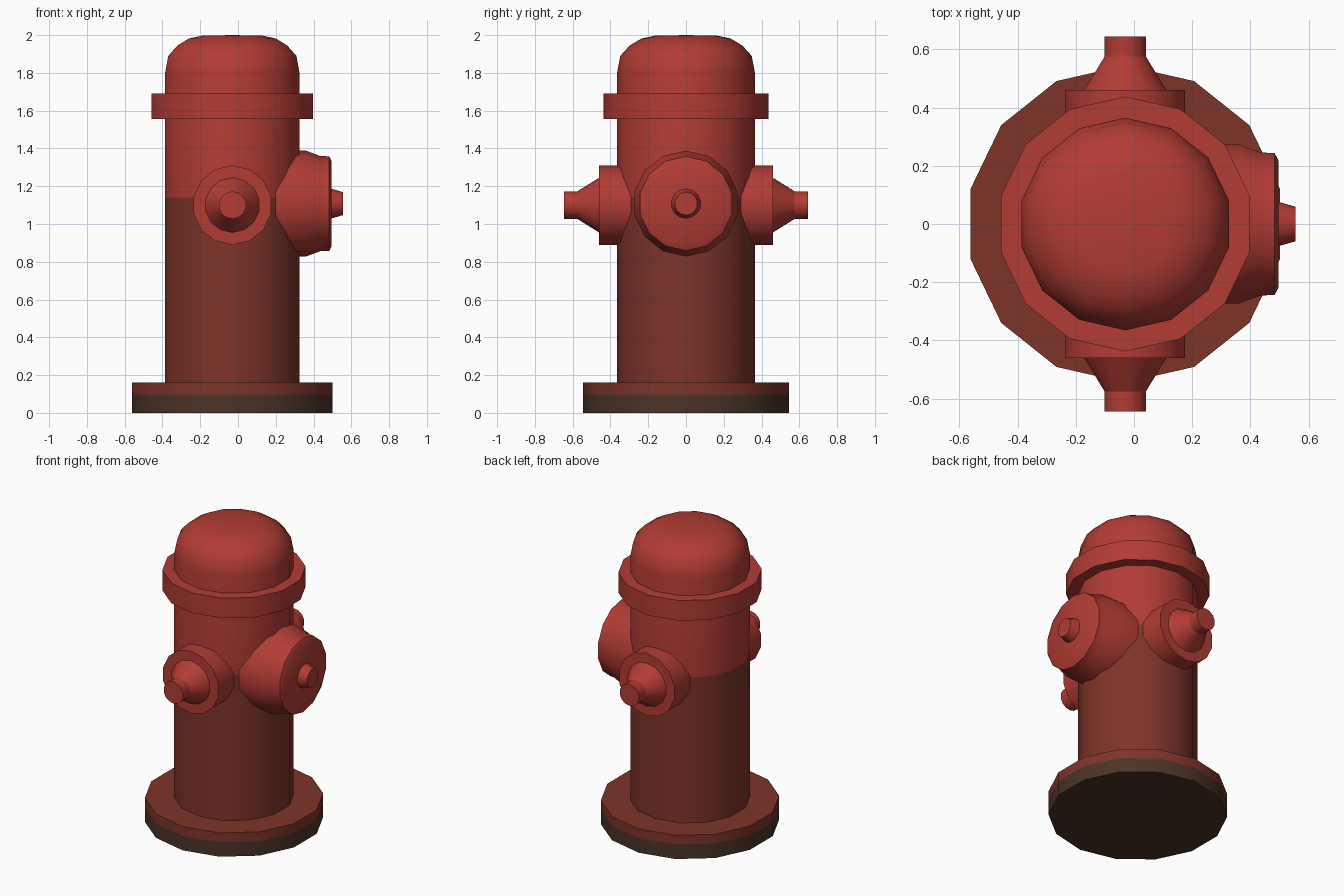
import bpy, bmesh, math
from mathutils import Vector

if "Cube" in bpy.data.objects:
    bpy.data.objects.remove(bpy.data.objects["Cube"])

CX = -0.03      # x of the upright axis
SIDES = 14


def material(name, rgb):
    m = bpy.data.materials.new(name)
    m.diffuse_color = (*rgb, 1)
    m.use_nodes = True
    m.node_tree.nodes["Principled BSDF"].inputs["Base Color"].default_value = m.diffuse_color
    return m


RED = material("red_paint", (0.445, 0.045, 0.034))
BROWN = material("faded_brown_red", (0.205, 0.034, 0.022))
DARK = material("dark_brown", (0.069, 0.034, 0.020))


def lathe(name, profile, origin, axis, up, mats, rule=None, angle=30):
    """Spin (radius, distance) points about an axis, with a vertex towards up."""
    a, u, o = Vector(axis), Vector(up), Vector(origin)
    s = a.cross(u)
    bm = bmesh.new()
    rings = []
    for r, h in profile:
        if r == 0:
            rings.append([bm.verts.new(o + a * h)] * SIDES)
            continue
        ring = []
        for i in range(SIDES):
            t = 2 * math.pi * i / SIDES
            ring.append(bm.verts.new(o + a * h + (u * math.cos(t) + s * math.sin(t)) * r))
        rings.append(ring)
    for lo, hi in zip(rings, rings[1:]):
        for i in range(SIDES):
            j = (i + 1) % SIDES
            quad = list(dict.fromkeys([lo[i], lo[j], hi[j], hi[i]]))
            bm.faces.new(quad)
    for ring in (rings[0], rings[-1]):
        if ring[0] != ring[1]:
            bm.faces.new(ring)
    bmesh.ops.recalc_face_normals(bm, faces=bm.faces[:])
    for f in bm.faces:
        f.smooth = True
        if rule:
            f.material_index = rule(f.calc_center_median())
    me = bpy.data.meshes.new(name)
    bm.to_mesh(me)
    bm.free()
    me.set_sharp_from_angle(angle=math.radians(angle))
    for m in mats:
        me.materials.append(m)
    ob = bpy.data.objects.new(name, me)
    bpy.context.collection.objects.link(ob)
    return ob


Z, Y = (0, 0, 1), (0, 1, 0)

# Foot flange: dark below, brown above
lathe("foot_flange", [(0.545, 0), (0.545, 0.097), (0.545, 0.16)],
      (CX, 0, 0), Z, Y, [BROWN, DARK], lambda c: int(c.z < 0.097))

# Barrel with domed cap: brown lower part, red upper part
lathe("barrel", [(0.365, 0.15), (0.365, 1.14), (0.365, 1.8), (0.348, 1.89),
                 (0.298, 1.945), (0.236, 1.982), (0.165, 1.997), (0, 2.0)],
      (CX, 0, 0), Z, Y, [RED, BROWN], lambda c: int(c.z < 1.14), 45)

# Collar under the cap
lathe("collar", [(0.438, 1.555), (0.438, 1.69)], (CX, 0, 0), Z, Y, [RED])

# Front and back hose outlets
for side, label in ((-1, "front"), (1, "back")):
    lathe(label + "_outlet", [(0.21, 0.27), (0.21, 0.46), (0.145, 0.46),
                              (0.073, 0.575), (0.073, 0.645)],
          (CX, 0, 1.10), (0, side, 0), Z, [RED])

# Large side outlet and its nut
lathe("large_outlet", [(0.28, 0.17), (0.28, 0.36), (0.252, 0.435),
                       (0.25, 0.483), (0.225, 0.496)],
      (0, 0, 1.108), (1, 0, 0), Z, [RED])
lathe("large_outlet_nut", [(0.08, 0.49), (0.061, 0.555)],
      (0, 0, 1.108), (1, 0, 0), Z, [RED])
